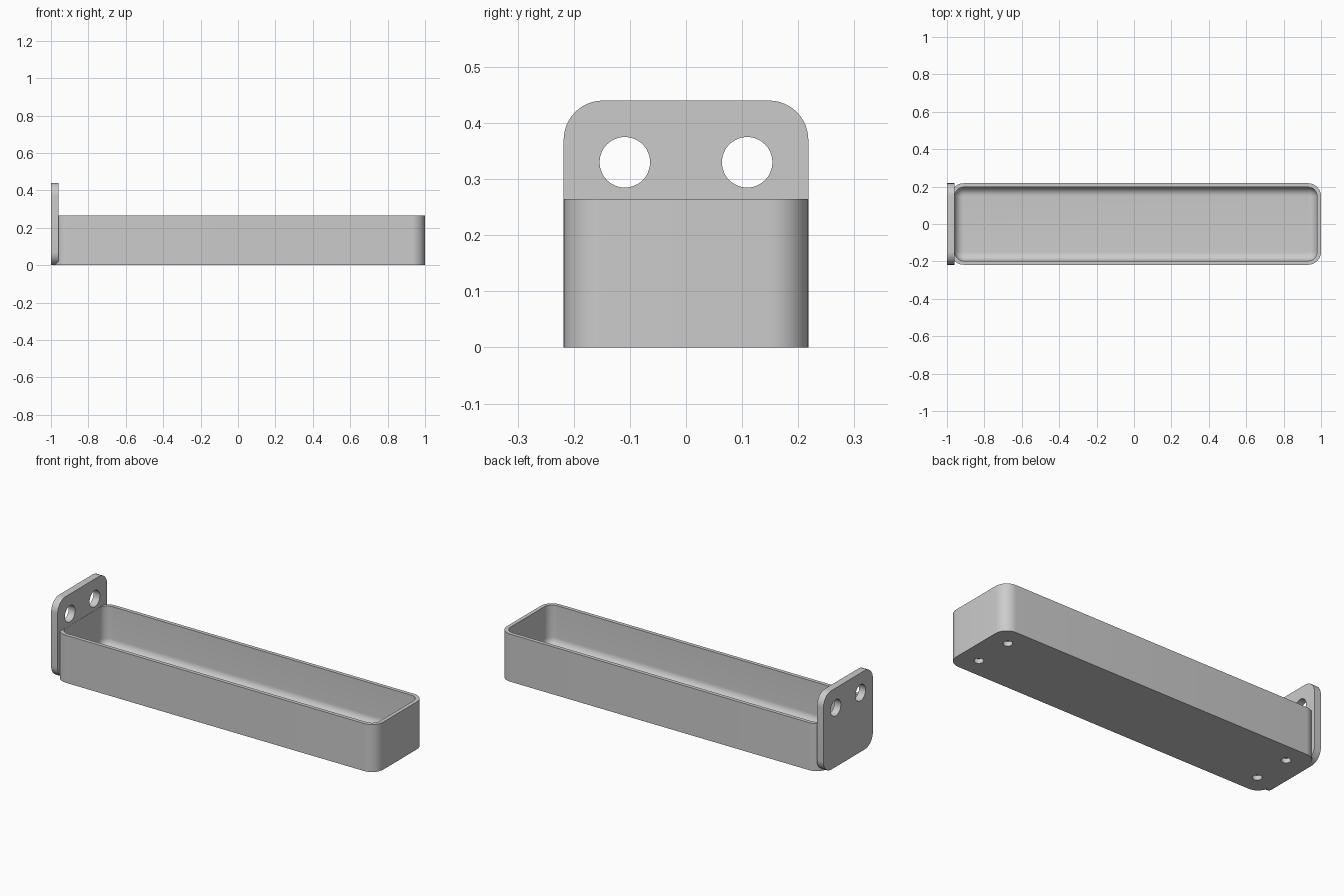
import bpy, bmesh, math
from mathutils import Vector, Matrix

cube = bpy.data.objects.get("Cube")
if cube:
    bpy.data.objects.remove(cube, do_unlink=True)

grey = bpy.data.materials.new("light grey")
grey.use_nodes = True
grey.diffuse_color = (0.6, 0.6, 0.6, 1)
grey.node_tree.nodes["Principled BSDF"].inputs["Base Color"].default_value = (0.6, 0.6, 0.6, 1)


def rounded_rect(half_w, half_h, radius, steps=12):
    """Outline of a rounded rectangle, counter-clockwise."""
    points = []
    for quarter, (sx, sy) in enumerate(((1, 1), (-1, 1), (-1, -1), (1, -1))):
        for i in range(steps + 1):
            a = math.pi / 2 * (quarter + i / steps)
            points.append((sx * (half_w - radius) + radius * math.cos(a),
                           sy * (half_h - radius) + radius * math.sin(a)))
    return points


def loft(name, half_w, half_h, radius, rings, matrix):
    """Solid through inset copies of one rounded rectangle, capped at both ends."""
    bm = bmesh.new()
    loops = []
    for inset, z in rings:
        outline = rounded_rect(half_w - inset, half_h - inset, radius - inset)
        loops.append([bm.verts.new((x, y, z)) for x, y in outline])
    n = len(loops[0])
    for low, high in zip(loops, loops[1:]):
        for i in range(n):
            j = (i + 1) % n
            bm.faces.new((low[i], low[j], high[j], high[i]))
    bm.faces.new(loops[0][::-1])
    bm.faces.new(loops[-1])
    bm.transform(matrix)
    bmesh.ops.recalc_face_normals(bm, faces=bm.faces)
    mesh = bpy.data.meshes.new(name)
    bm.to_mesh(mesh)
    bm.free()
    mesh.materials.append(grey)
    obj = bpy.data.objects.new(name, mesh)
    bpy.context.collection.objects.link(obj)
    return obj


def drill(obj, centre, radius, depth, rotation=(0, 0, 0)):
    """Cut one round hole and discard the cutter."""
    bpy.ops.mesh.primitive_cylinder_add(vertices=48, radius=radius, depth=depth,
                                        location=centre, rotation=rotation)
    cutter = bpy.context.object
    cutter.hide_render = True
    cutter.data.materials.append(grey)
    mod = obj.modifiers.new("hole", 'BOOLEAN')
    mod.operation, mod.solver, mod.object = 'DIFFERENCE', 'EXACT', cutter
    bpy.context.view_layer.objects.active = obj
    bpy.ops.object.modifier_apply(modifier=mod.name)
    bpy.data.objects.remove(cutter, do_unlink=True)


half_y, corner, wall = 0.218, 0.07, 0.021
tray_min, tray_max, tray_top = -0.98, 1.0, 0.265
floor, fillet = 0.04, 0.046
hole_offset = half_y / 2

# Tray: outer wall, rim, inner wall, then a rounded edge down to the floor
rings = [(0, 0), (0, tray_top), (wall, tray_top)]
for i in range(11):
    a = math.pi / 2 * i / 10
    rings.append((wall + fillet * (1 - math.cos(a)),
                  floor + fillet * (1 - math.sin(a))))
middle = (tray_min + tray_max) / 2
tray = loft("tray", (tray_max - tray_min) / 2, half_y, corner, rings,
            Matrix.Translation((middle, 0, 0)))

# Shallow round pockets under the tray
for x in (tray_min + hole_offset, tray_max - hole_offset):
    for side in (-1, 1):
        drill(tray, (x, side * hole_offset, 0), 0.024, 0.05)

# Upright mounting plate at the end, with two screw holes
half_z = 0.22
stand_up = Matrix(((0, 0, 1, 0), (1, 0, 0, 0), (0, 1, 0, half_z), (0, 0, 0, 1)))
plate = loft("mounting_plate", half_y, half_z, corner, [(0, -1.0), (0, -0.96)], stand_up)
for side in (-1, 1):
    drill(plate, (-0.98, side * hole_offset, 0.33), 0.045, 0.2, (0, math.pi / 2, 0))

# Smooth curves, crisp edges
bpy.ops.object.select_all(action='DESELECT')
for obj in (tray, plate):
    obj.select_set(True)
bpy.context.view_layer.objects.active = tray
bpy.ops.object.shade_smooth_by_angle(angle=math.radians(30))
